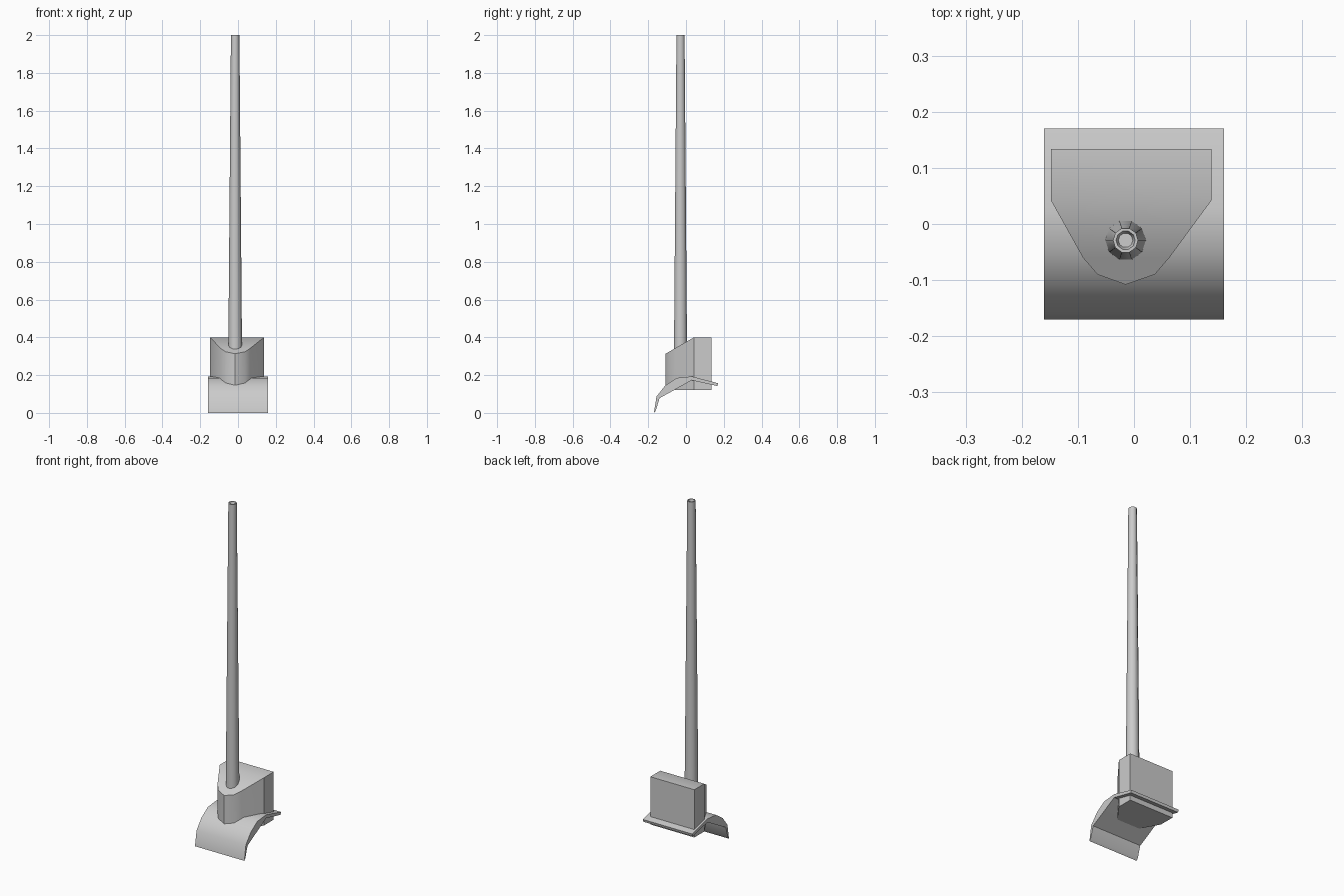
import bpy, bmesh, math

if "Cube" in bpy.data.objects:
    bpy.data.objects.remove(bpy.data.objects["Cube"])


def finish(name, bm, angle):
    bmesh.ops.recalc_face_normals(bm, faces=bm.faces)
    mesh = bpy.data.meshes.new(name)
    bm.to_mesh(mesh)
    bm.free()
    ob = bpy.data.objects.new(name, mesh)
    bpy.context.collection.objects.link(ob)
    bpy.ops.object.select_all(action='DESELECT')
    ob.select_set(True)
    bpy.context.view_layer.objects.active = ob
    bpy.ops.object.shade_smooth_by_angle(angle=math.radians(angle))
    return ob


def bridge(bm, a, b):
    # Join two matching closed rings with quads
    n = len(a)
    for i in range(n):
        j = (i + 1) % n
        bm.faces.new((a[i], a[j], b[j], b[i]))


# Curved mounting plate: side profile (y, z) extruded along x
profile = [(-0.17, 0.0), (-0.156, 0.087), (-0.11, 0.145), (-0.05, 0.185),
           (0.03, 0.193), (0.17, 0.157), (0.166, 0.142), (0.03, 0.173),
           (-0.06, 0.122), (-0.14, 0.078), (-0.16, 0.012)]
bm = bmesh.new()
left, right = [[bm.verts.new((x, y, z)) for y, z in profile] for x in (-0.16, 0.16)]
bridge(bm, left, right)
bm.faces.new(left)
bm.faces.new(right)
finish("mounting_plate", bm, 35)

# Bracket body: plan outline extruded up, with a flat back and sloping front top
half = [(0.143, 0.042), (0.077, -0.06), (0.051, -0.09)]
front = ([(-0.005 - half[0][0], half[0][1])]
         + [(-0.014 - x, y) for x, y in half[1:]] + [(-0.015, -0.108)]
         + [(-0.014 + x, y) for x, y in reversed(half[1:])]
         + [(-0.005 + half[0][0], half[0][1])])
back = [(0.138, 0.134), (-0.148, 0.134)]
outline = front + back
bm = bmesh.new()
low = [bm.verts.new((x, y, 0.12)) for x, y in outline]
high = [bm.verts.new((x, y, 0.4 - max(0, 0.042 - y) * 0.58)) for x, y in outline]
bridge(bm, low, high)
bm.faces.new(low)
nf = len(front)
bm.faces.new(high[:nf])
bm.faces.new([high[nf - 1], high[nf], high[nf + 1], high[0]])
finish("bracket_body", bm, 32)

# Tapered ten-sided pole with a small dished recess in its top
SIDES = 10
bm = bmesh.new()
rings = []
for r, z in [(0.0365, 0.3), (0.0225, 2.0), (0.017, 2.0), (0.013, 1.985)]:
    rings.append([bm.verts.new((-0.015 + r * math.cos(math.tau * i / SIDES),
                                -0.029 + r * math.sin(math.tau * i / SIDES), z))
                  for i in range(SIDES)])
for a, b in zip(rings, rings[1:]):
    bridge(bm, a, b)
bm.faces.new(rings[0])
bm.faces.new(rings[-1])
finish("pole", bm, 40)
